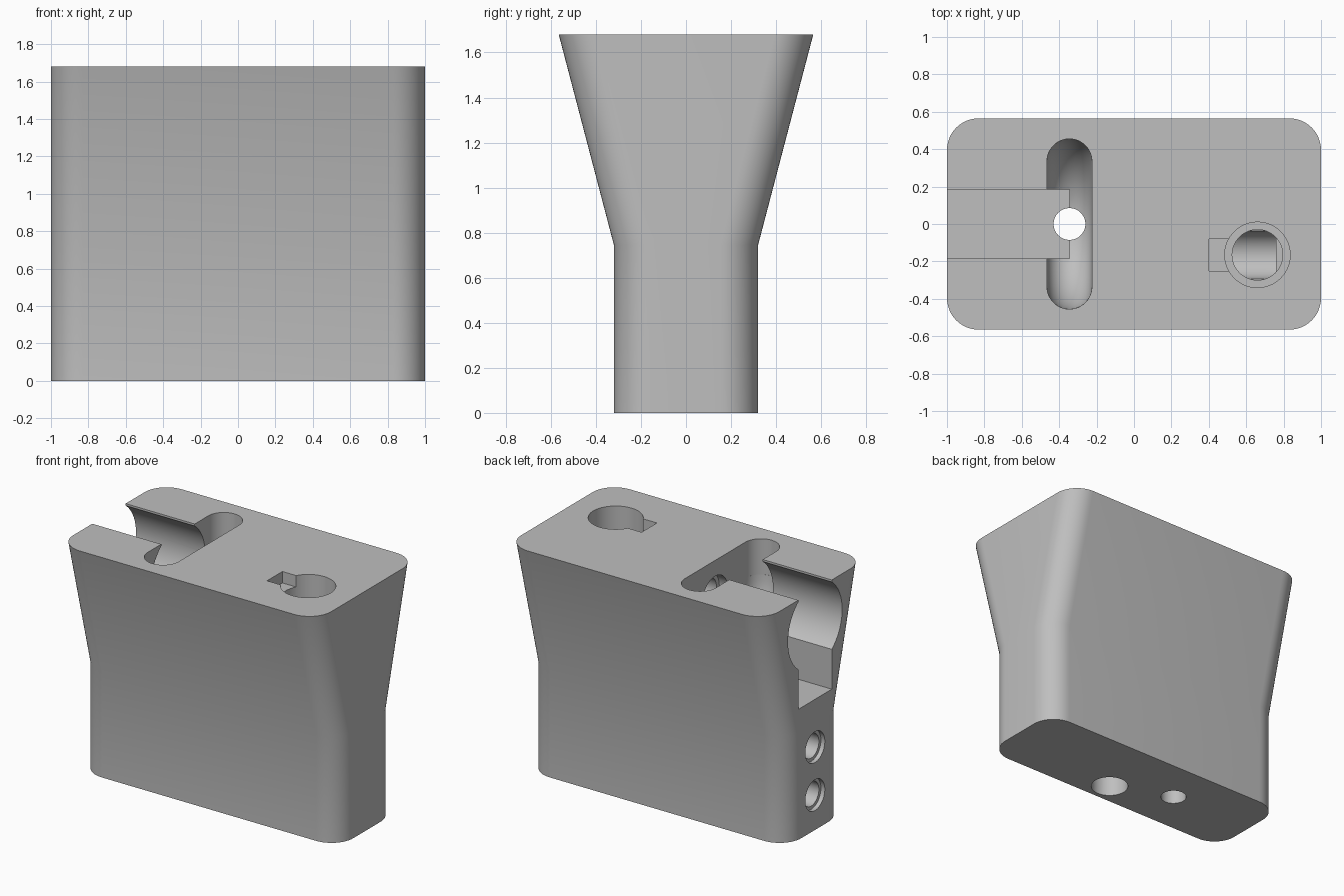
import bpy, bmesh
from math import pi, sin, cos
from mathutils import Matrix

if "Cube" in bpy.data.objects:
    bpy.data.objects.remove(bpy.data.objects["Cube"], do_unlink=True)

HEIGHT = 1.68
KINK = 0.745
grey = bpy.data.materials.new("plain grey")
grey.use_nodes = True
grey.diffuse_color = (0.52, 0.52, 0.52, 1)
grey.node_tree.nodes["Principled BSDF"].inputs["Base Color"].default_value = grey.diffuse_color


def make_object(name, bm):
    bmesh.ops.recalc_face_normals(bm, faces=bm.faces)
    mesh = bpy.data.meshes.new(name)
    bm.to_mesh(mesh)
    bm.free()
    mesh.materials.append(grey)
    obj = bpy.data.objects.new(name, mesh)
    bpy.context.collection.objects.link(obj)
    return obj


def rounded_rect(hx, hy, r, steps=12):
    """Outline of a rectangle with round corners, counter-clockwise."""
    points = []
    for q, (sx, sy) in enumerate([(1, 1), (-1, 1), (-1, -1), (1, -1)]):
        for i in range(steps + 1):
            a = (q + i / steps) * pi / 2
            points.append((sx * (hx - r) + r * cos(a), sy * (hy - r) + r * sin(a)))
    return points


def loft(name, sections, x=0):
    """Skin a stack of (outline, height) sections."""
    bm = bmesh.new()
    rings = [[bm.verts.new((x + px, py, z)) for px, py in outline] for outline, z in sections]
    n = len(rings[0])
    for low, high in zip(rings, rings[1:]):
        for i in range(n):
            j = (i + 1) % n
            bm.faces.new((low[i], low[j], high[j], high[i]))
    bm.faces.new(rings[0])
    bm.faces.new(rings[-1])
    bmesh.ops.remove_doubles(bm, verts=bm.verts, dist=1e-5)
    return make_object(name, bm)


def box(name, x0, x1, y0, y1, z0, z1):
    bm = bmesh.new()
    bmesh.ops.create_cube(bm, size=1)
    bmesh.ops.scale(bm, vec=(x1 - x0, y1 - y0, z1 - z0), verts=bm.verts)
    bmesh.ops.translate(bm, vec=((x0 + x1) / 2, (y0 + y1) / 2, (z0 + z1) / 2), verts=bm.verts)
    return make_object(name, bm)


def rod(name, axis, start, end, a, b, r):
    """Cylinder along x (a, b = y, z) or along z (a, b = x, y)."""
    bm = bmesh.new()
    bmesh.ops.create_cone(bm, cap_ends=True, segments=64, radius1=r, radius2=r, depth=end - start)
    mid = (start + end) / 2
    if axis == "x":
        bmesh.ops.rotate(bm, matrix=Matrix.Rotation(pi / 2, 3, "Y"), verts=bm.verts)
        bmesh.ops.translate(bm, vec=(mid, a, b), verts=bm.verts)
    else:
        bmesh.ops.translate(bm, vec=(a, b, mid), verts=bm.verts)
    return make_object(name, bm)


def round_edged_disc(name, x, z, radius, edge, segments=64, steps=12):
    """Disc about the x axis with a fully rounded rim."""
    bm = bmesh.new()
    rings = []
    for i in range(steps + 1):
        t = pi * i / steps
        r = radius - edge + edge * sin(t)
        rings.append([bm.verts.new((x - edge * cos(t), r * cos(2 * pi * k / segments),
                                    z + r * sin(2 * pi * k / segments))) for k in range(segments)])
    for one, two in zip(rings, rings[1:]):
        for k in range(segments):
            j = (k + 1) % segments
            bm.faces.new((one[k], one[j], two[j], two[k]))
    bm.faces.new(rings[0])
    bm.faces.new(rings[-1])
    return make_object(name, bm)


# Flared block: straight foot, wider top
foot = rounded_rect(1, 0.32, 0.17)
body = loft("flared_block", [(foot, 0), (foot, KINK), (rounded_rect(1, 0.565, 0.17), HEIGHT)])

TOP = HEIGHT + 0.1
AXIS = 1.43
slot_x = -0.345
bore_x, bore_y = 0.66, -0.165
slot = rounded_rect(0.12, 0.455, 0.1199)

cutters = [
    # Collar slot with a round bottom, and its drain
    loft("collar_slot", [(slot, AXIS), (slot, TOP)], slot_x),
    round_edged_disc("collar_bowl", slot_x, AXIS, 0.455, 0.12),
    rod("drain", "z", -0.1, AXIS, slot_x, 0, 0.085),
    # Open channel at the end
    box("channel", -1.1, slot_x, -0.185, 0.185, 0.915, TOP),
    rod("channel_round", "x", -1.1, slot_x - 0.01, 0, AXIS, 0.30),
    # Socket in the inner wall of the slot
    rod("socket", "x", slot_x, -0.16, 0, AXIS, 0.14),
    rod("socket_core", "x", slot_x, 0.1, 0, AXIS, 0.11),
    # Stepped bore with key notch, leading through to the underside
    rod("bore_mouth", "z", HEIGHT - 0.3, TOP, bore_x, bore_y, 0.175),
    rod("bore", "z", 0.8, TOP, bore_x, bore_y, 0.135),
    box("key_notch", 0.40, bore_x, bore_y - 0.085, bore_y + 0.085, HEIGHT - 0.08, TOP),
    rod("passage", "x", 0.0, 0.76, bore_y, 0.8, 0.128),
    rod("outlet", "z", -0.1, 0.8, 0.075, bore_y, 0.123),
]
# Two stepped screw holes in the end
for height in (0.244, 0.58):
    cutters.append(rod("screw_mouth", "x", -1.1, -0.97, 0, height, 0.108))
    cutters.append(rod("screw_hole", "x", -1.1, -0.5, 0, height, 0.085))

bpy.context.view_layer.objects.active = body
for cutter in cutters:
    cutter.hide_render = True
    mod = body.modifiers.new(cutter.name, "BOOLEAN")
    mod.operation = "DIFFERENCE"
    mod.solver = "EXACT"
    mod.object = cutter
    bpy.ops.object.modifier_apply(modifier=mod.name)
for cutter in cutters:
    bpy.data.objects.remove(cutter, do_unlink=True)

for obj in bpy.context.selected_objects:
    obj.select_set(False)
body.select_set(True)
bpy.ops.object.shade_smooth_by_angle(angle=pi / 6)
